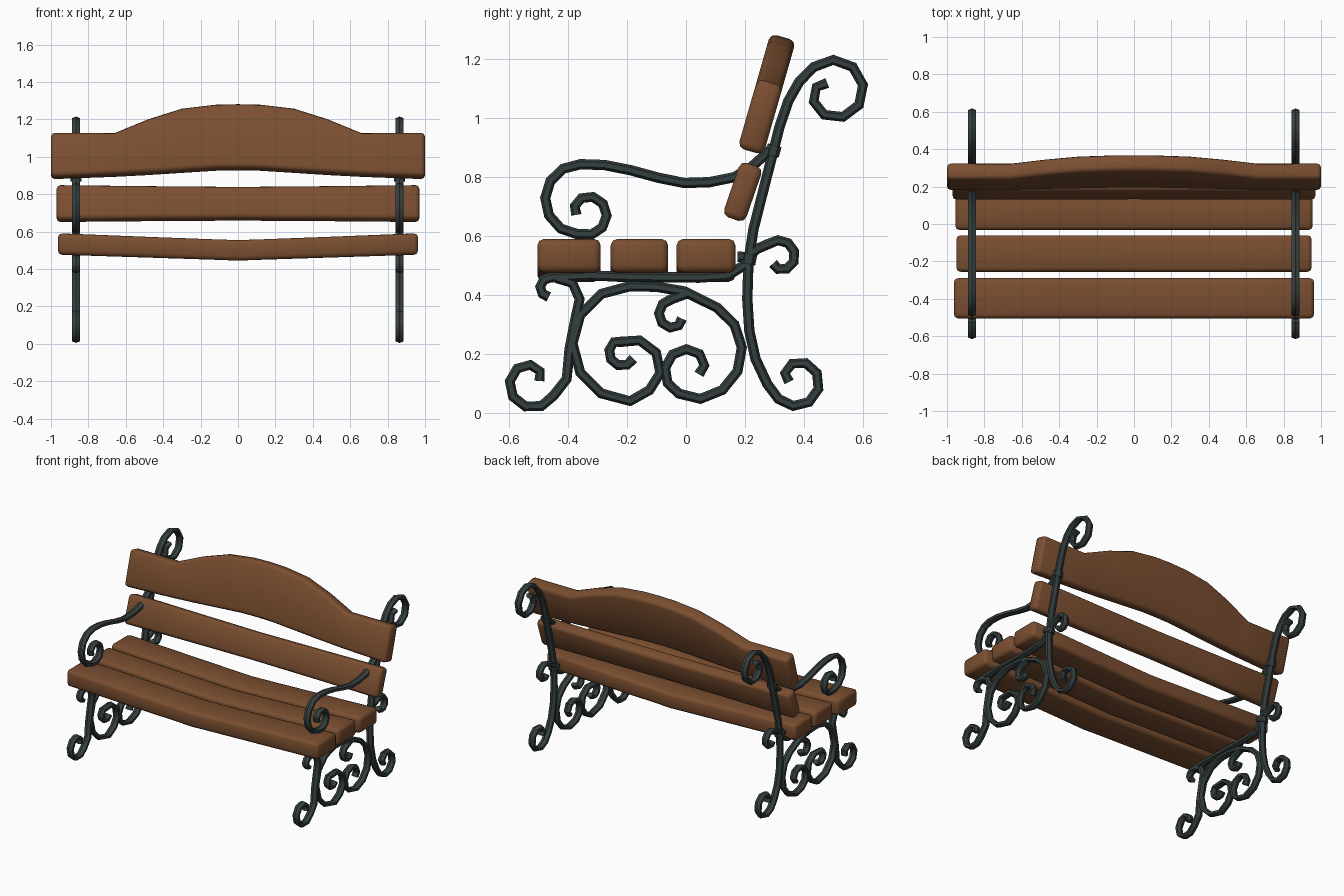
import bpy, bmesh, math
from mathutils import Vector

if "Cube" in bpy.data.objects:
    bpy.data.objects.remove(bpy.data.objects["Cube"])


def material(name, rgb):
    m = bpy.data.materials.new(name)
    m.diffuse_color = (*rgb, 1)
    m.use_nodes = True
    m.node_tree.nodes["Principled BSDF"].inputs["Base Color"].default_value = m.diffuse_color
    return m


wood = material("brown_wood", (0.195, 0.077, 0.030))
iron = material("dark_iron", (0.036, 0.050, 0.050))


def smooth(obj, angle):
    bpy.ops.object.select_all(action='DESELECT')
    obj.select_set(True)
    bpy.context.view_layer.objects.active = obj
    bpy.ops.object.shade_smooth_by_angle(angle=math.radians(angle))


def slat(name, y, z, thick, tilt, half, bevel=0.022):
    """Plank from mirrored stations (x, bottom, top), leaning back by tilt."""
    t = math.radians(tilt)
    up = Vector((0, math.sin(t), math.cos(t)))
    out = Vector((0, math.cos(t), -math.sin(t)))
    stations = [(-x, b, h) for x, b, h in reversed(half) if x > 0] + half
    bm = bmesh.new()
    rings = []
    for x, b, h in stations:
        c = Vector((x, y, z))
        rings.append([bm.verts.new(c + up * v + out * d * thick / 2)
                      for v, d in ((b, -1), (b, 1), (h, 1), (h, -1))])
    for r, s in zip(rings, rings[1:]):
        for i in range(4):
            j = (i + 1) % 4
            bm.faces.new((r[i], r[j], s[j], s[i]))
    bm.faces.new(rings[0])
    bm.faces.new(rings[-1])
    bmesh.ops.recalc_face_normals(bm, faces=bm.faces)
    sharp = [e for e in bm.edges if e.calc_face_angle(0) > math.radians(50)]
    bmesh.ops.bevel(bm, geom=sharp, offset=bevel, segments=2, profile=0.5,
                    affect='EDGES', clamp_overlap=True)
    me = bpy.data.meshes.new(name)
    bm.to_mesh(me)
    bm.free()
    obj = bpy.data.objects.new(name, me)
    bpy.context.collection.objects.link(obj)
    me.materials.append(wood)
    smooth(obj, 50)


def curl(cy, cz, a0, a1, r0, r1):
    """Scroll arc about (cy, cz) that tightens quickly at its smaller end."""
    n = max(3, round(abs(a1 - a0) / (38 if max(r0, r1) < 0.11 else 28)))
    for i in range(n + 1):
        t = i / n
        k = t ** 4 if r1 < r0 else 1 - (1 - t) ** 4
        a, r = math.radians(a0 + (a1 - a0) * t), r0 + (r1 - r0) * k
        yield cy + r * math.cos(a), cz + r * math.sin(a)


def rod(name, x, *steps, radius=0.0175):
    """Iron bar through (y, z) points and curls, wider across x."""
    pts = []
    for s in steps:
        pts += [s] if len(s) == 2 else list(curl(*s))
    cu = bpy.data.curves.new(name, 'CURVE')
    cu.dimensions = '3D'
    cu.bevel_depth = radius
    cu.bevel_resolution = 1
    cu.use_fill_caps = True
    sp = cu.splines.new('POLY')
    sp.points.add(len(pts) - 1)
    for p, (y, z) in zip(sp.points, pts):
        p.co = (y, z, 0, 1)
    obj = bpy.data.objects.new(name, cu)
    bpy.context.collection.objects.link(obj)
    # local x -> world y, local y -> world z, local z -> world x
    obj.rotation_euler = (math.pi / 2, 0, math.pi / 2)
    obj.scale = (1, 1, 1.45)
    obj.location.x = x
    cu.materials.append(iron)
    bpy.ops.object.select_all(action='DESELECT')
    obj.select_set(True)
    bpy.context.view_layer.objects.active = obj
    bpy.ops.object.convert(target='MESH')
    smooth(bpy.context.object, 40)


# Seat slats, sagging towards the middle
for name, y, w, end in (("front", -0.397, 0.215, 0.963),
                        ("middle", -0.158, 0.195, 0.95),
                        ("rear", 0.068, 0.2, 0.955)):
    slat(name + "_seat_slat", y, 0.535, w, 0,
         [(0, -0.09, 0.02), (0.1, -0.086, 0.023), (0.5, -0.073, 0.038),
          (end, -0.058, 0.056)])

# Lower backrest slat
slat("lower_back_slat", 0.193, 0.752, 0.08, 19,
     [(0, -0.092, 0.086), (0.45, -0.095, 0.09), (0.97, -0.1, 0.096)])

# Upper backrest slat with an arched crest
slat("upper_back_slat", 0.253, 1.007, 0.09, 16,
     [(0, -0.076, 0.279), (0.12, -0.078, 0.276), (0.3, -0.09, 0.254),
      (0.48, -0.102, 0.195), (0.66, -0.112, 0.118), (1.0, -0.125, 0.12)])

# Wrought iron side frames
for side, x in (("left", -0.866), ("right", 0.864)):
    # Back post with a scroll at the top and at the foot
    rod(side + "_back_post", x, (0.5, 1.095, -230, 130, 0.032, 0.103),
        (0.385, 1.125), (0.347, 1.058), (0.317, 0.969), (0.259, 0.742),
        (0.229, 0.624), (0.212, 0.515), (0.208, 0.386), (0.215, 0.278),
        (0.236, 0.183), (0.276, 0.098), (0.372, 0.105, 225, 540, 0.082, 0.022))
    # Armrest ending in a double curl
    rod(side + "_armrest", x, (0.303, 0.908), (0.222, 0.834), (0.164, 0.8),
        (0.08, 0.783), (-0.005, 0.78), (-0.09, 0.797), (-0.19, 0.824),
        (-0.276, 0.841), (-0.358, 0.724, 90, 265, 0.12, 0.118),
        (-0.337, 0.672, -75, 180, 0.068, 0.035))
    # Rail under the seat
    rod(side + "_seat_rail", x, (0.225, 0.52), (0.188, 0.495), (0.141, 0.466),
        (0.046, 0.459), (-0.158, 0.461), (-0.327, 0.466),
        (-0.46, 0.425, 90, 260, 0.035, 0.032))
    # Front leg
    rod(side + "_front_leg", x, (-0.44, 0.458), (-0.385, 0.44),
        (-0.361, 0.386), (-0.375, 0.319), (-0.395, 0.217), (-0.405, 0.115),
        (-0.52, 0.1, -30, -340, 0.082, 0.024))
    # Large double scroll between the legs
    rod(side + "_large_scroll", x, (-0.215, 0.205, 330, 130, 0.042, 0.046),
        (-0.185, 0.15, 115, -50, 0.1, 0.095),
        (-0.19, 0.235, 270, 90, 0.195, 0.195), (-0.1, 0.428),
        (-0.005, 0.412), (0.02, 0.21, 60, -80, 0.17, 0.165),
        (0.01, 0.14, -115, -375, 0.082, 0.035))
    # Small scrolls under the seat and behind the post
    rod(side + "_inner_scroll", x, (0.01, 0.408),
        (-0.04, 0.335, 100, 330, 0.052, 0.03))
    rod(side + "_rear_scroll", x, (0.175, 0.53), (0.21, 0.53), (0.24, 0.556),
        (0.315, 0.53, 130, -130, 0.056, 0.03))
    # Collars binding the bars to the post
    rod(side + "_lower_collar", x, (0.209, 0.505), (0.216, 0.54), radius=0.026)
    rod(side + "_upper_collar", x, (0.291, 0.872), (0.301, 0.908), radius=0.024)
